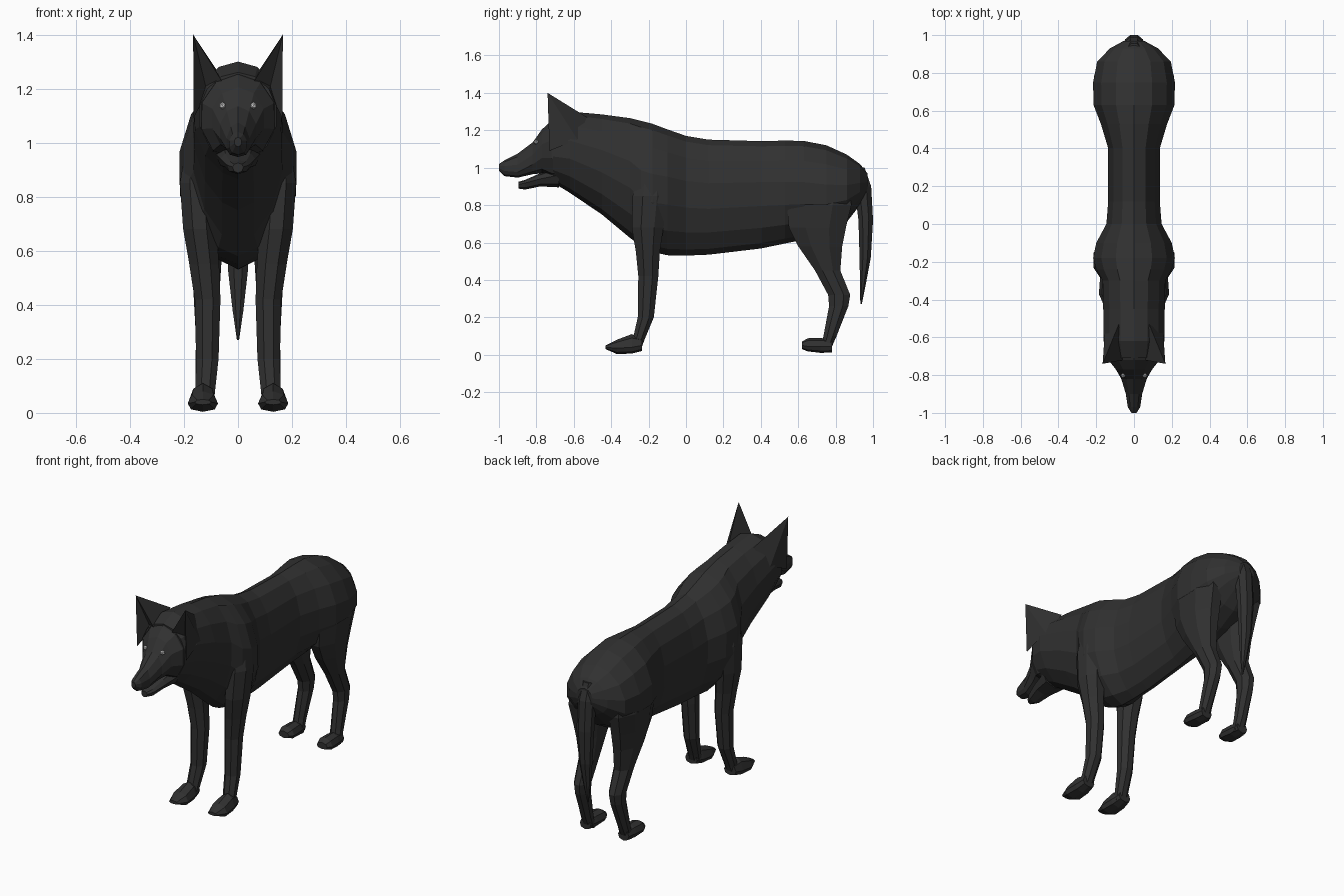
import bpy, bmesh, math
from mathutils import Vector


def material(name, v):
    m = bpy.data.materials.new(name)
    m.diffuse_color = (v, v, v, 1)
    return m


FUR = material("dark_fur", 0.03)
EYE = material("pale_eye", 0.7)


def finish(name, bm, mirror=False, mat=FUR):
    bmesh.ops.recalc_face_normals(bm, faces=bm.faces)
    me = bpy.data.meshes.new(name)
    bm.to_mesh(me)
    bm.free()
    me.materials.append(mat)
    ob = bpy.data.objects.new(name, me)
    bpy.context.collection.objects.link(ob)
    if mirror:
        ob.modifiers.new("Mirror", 'MIRROR').use_mirror_merge = False
    return ob


def loft(name, rings, mirror=False):
    bm = bmesh.new()
    vs = [[bm.verts.new(p) for p in r] for r in rings]
    n = len(vs[0])
    for a, b in zip(vs, vs[1:]):
        for i in range(n):
            j = (i + 1) % n
            bm.faces.new((a[i], a[j], b[j], b[i]))
    bm.faces.new(vs[0])
    bm.faces.new(vs[-1])
    return finish(name, bm, mirror)


def section(y, top, bot, w, mid, x=0, n=14, low=1.25):
    """Upright ring: widest at mid, lower half pinched towards the keel."""
    pts = []
    for i in range(n):
        a = 2 * math.pi * i / n
        s, c = math.sin(a), math.cos(a)
        px = math.copysign(abs(s) ** (1 if c >= 0 else low), s) * w
        pts.append((x + px, y, mid + c * (top - mid if c > 0 else mid - bot)))
    return pts


def level(z, x0, x1, y0, y1, n=8):
    """Horizontal ring between x and y limits."""
    ax = [math.radians(22.5) + 2 * math.pi * i / n for i in range(n)]
    k = 1 / math.cos(math.pi / 8)
    return [((x0 + x1) / 2 + k * math.cos(a) * (x1 - x0) / 2,
             (y0 + y1) / 2 + k * math.sin(a) * (y1 - y0) / 2, z) for a in ax]


# torso, from neck to rump
body = [(-.71, 1.26, .92, .145, 1.10), (-.62, 1.30, .865, .165, 1.10),
        (-.45, 1.285, .75, .167, 1.04), (-.30, 1.265, .625, .17, .97),
        (-.24, 1.25, .58, .205, .91), (-.18, 1.235, .55, .222, .89),
        (-.10, 1.205, .532, .205, .88), (0, 1.17, .53, .15, .86),
        (.12, 1.15, .535, .14, .85), (.40, 1.142, .568, .14, .86),
        (.53, 1.145, .595, .18, .86), (.63, 1.143, .615, .22, .86),
        (.75, 1.12, .65, .222, .85), (.86, 1.07, .71, .20, .86),
        (.93, 1.02, .80, .13, .89), (.97, .97, .86, .055, .91)]
loft("torso", [section(*r) for r in body])

# skull and upper muzzle
head = [(-.62, 1.29, .92, .15, 1.1), (-.72, 1.25, .94, .14, 1.1),
        (-.77, 1.205, .97, .10, 1.09), (-.82, 1.135, .965, .07, 1.04),
        (-.90, 1.075, .947, .045, .99), (-.97, 1.04, .955, .034, .995),
        (-1.0, 1.02, .985, .014, 1.003)]
loft("head", [section(*r, n=10, low=.8) for r in head])

# lower jaw
jaw = [(-.68, 1.01, .895, .085, .96), (-.78, .97, .9, .065, .94),
       (-.86, .935, .883, .042, .918), (-.895, .925, .888, .02, .91)]
loft("lower_jaw", [section(*r, n=8, low=.8) for r in jaw])

# hollow pointed ears
bm = bmesh.new()
tip, outer, inner, mid, back, side = [bm.verts.new(p) for p in (
    (.166, -.74, 1.40), (.164, -.73, 1.09), (.055, -.72, 1.22),
    (.115, -.67, 1.19), (.08, -.53, 1.27), (.155, -.58, 1.15))]
for f in ((tip, outer, side), (tip, side, back), (tip, back, inner),
          (tip, inner, mid), (tip, mid, outer)):
    bm.faces.new(f)
finish("ears", bm, True)

# eyes
bm = bmesh.new()
bmesh.ops.create_icosphere(bm, subdivisions=1, radius=.014)
bmesh.ops.translate(bm, verts=bm.verts, vec=Vector((.057, -.802, 1.137)))
finish("eyes", bm, True, EYE)

# front legs and paws
front = [(1.0, .10, .19, -.25, -.12), (.85, .09, .215, -.285, -.10),
         (.68, .08, .203, -.29, -.12), (.55, .07, .18, -.268, -.14),
         (.42, .065, .16, -.255, -.148), (.20, .072, .155, -.258, -.172),
         (.08, .085, .158, -.285, -.222), (.03, .09, .165, -.30, -.24)]
loft("front_legs", [level(*r) for r in front], True)
paw = [(-.235, .09, .02, .04, .05), (-.29, .11, .006, .05, .04),
       (-.37, .08, .004, .056, .035), (-.43, .05, .03, .03, .04)]
loft("front_paws", [section(*r, x=.13, n=8, low=.7) for r in paw], True)

# hind legs and paws
hind = [(.95, .08, .18, .60, .86), (.80, .06, .212, .54, .885),
        (.68, .055, .20, .55, .855), (.58, .06, .185, .60, .835),
        (.45, .068, .165, .69, .825), (.32, .075, .158, .76, .878),
        (.26, .08, .156, .765, .868), (.10, .09, .158, .735, .805),
        (.02, .09, .16, .72, .77)]
loft("hind_legs", [level(*r) for r in hind], True)
paw = [(.78, .08, .012, .036, .045), (.72, .09, .01, .045, .045),
       (.65, .088, .018, .05, .045), (.62, .07, .03, .035, .05)]
loft("hind_paws", [section(*r, x=.128, n=8, low=.7) for r in paw], True)

# hanging tail
tail = [(1.0, -.04, .04, .87, .955), (.90, -.05, .05, .90, .99),
        (.72, -.048, .048, .922, 1.0), (.52, -.036, .036, .928, .988),
        (.38, -.02, .02, .93, .962), (.27, -.004, .004, .932, .94)]
loft("tail", [level(*r) for r in tail])
